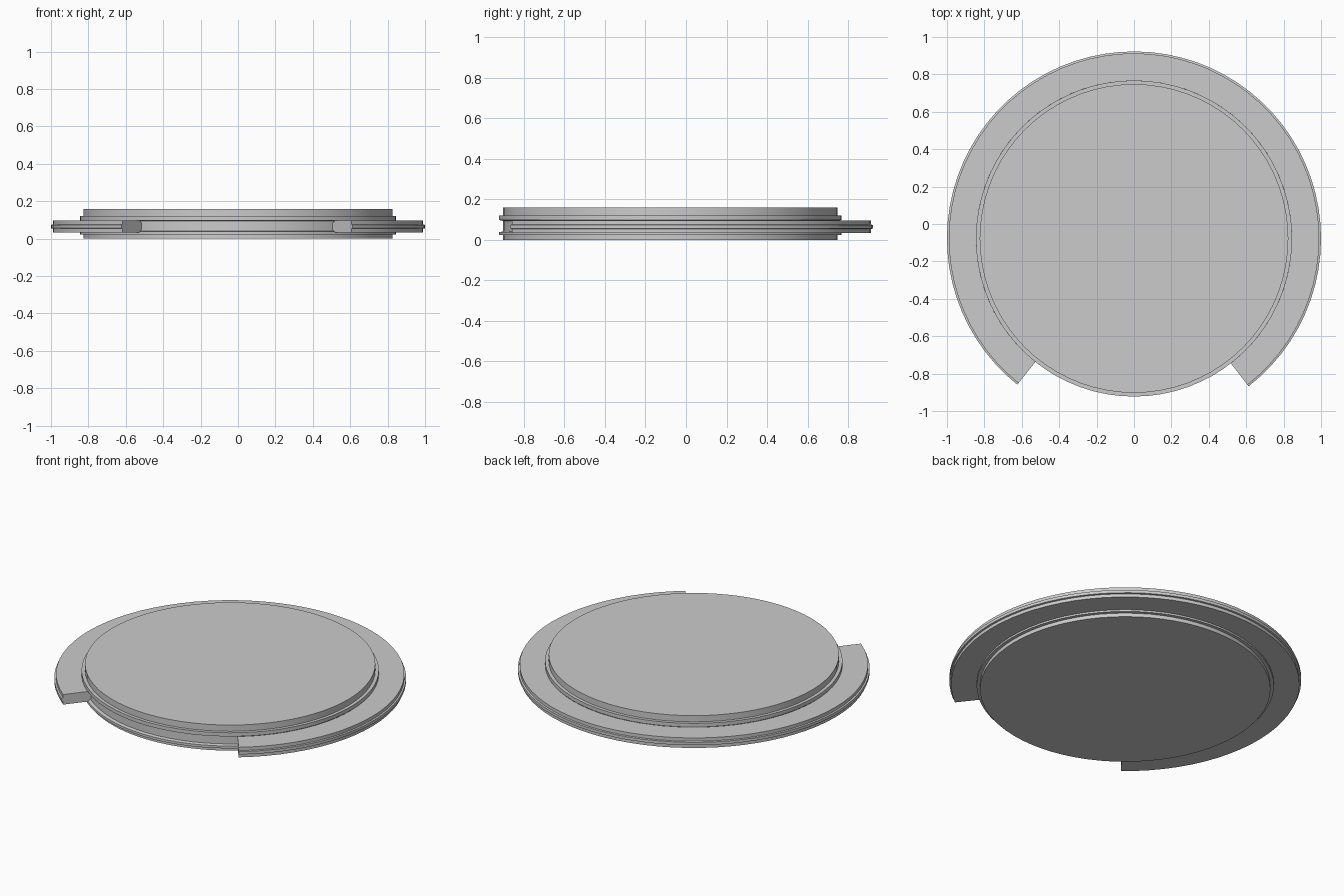
import bpy, bmesh, math

if "Cube" in bpy.data.objects:
    bpy.data.objects.remove(bpy.data.objects["Cube"])

CY = -0.0775  # shared axis of disc and ring


def sweep(name, profile, a0, a1, steps, loop):
    """Turn an (r, z) profile about the axis. loop=True joins the profile ends (partial ring)."""
    bm = bmesh.new()
    full = abs(a1 - a0 - 360) < 1e-6
    count = steps if full else steps + 1
    rows = []
    for i in range(count):
        a = math.radians(a0 + (a1 - a0) * i / steps)
        rows.append([bm.verts.new((r * math.cos(a), r * math.sin(a) + CY, z)) for r, z in profile])
    n = len(profile)
    for i in range(steps):
        p, q = rows[i], rows[(i + 1) % count]
        for j in range(n if loop else n - 1):
            k = (j + 1) % n
            bm.faces.new((p[j], q[j], q[k], p[k]))
    if full:
        bm.faces.new([r[0] for r in rows])
        bm.faces.new([r[-1] for r in rows])
    else:
        bm.faces.new(rows[0])
        bm.faces.new(rows[-1])
    bmesh.ops.recalc_face_normals(bm, faces=bm.faces)
    me = bpy.data.meshes.new(name)
    bm.to_mesh(me)
    bm.free()
    ob = bpy.data.objects.new(name, me)
    bpy.context.collection.objects.link(ob)
    bpy.ops.object.select_all(action='DESELECT')
    ob.select_set(True)
    bpy.context.view_layer.objects.active = ob
    bpy.ops.object.shade_smooth_by_angle(angle=math.radians(25))
    return ob


# round plate with two thin flanges and a groove between them
sweep("disc", [(0.825, 0), (0.825, 0.023), (0.845, 0.023), (0.845, 0.038),
               (0.825, 0.042), (0.825, 0.094), (0.845, 0.098), (0.845, 0.121),
               (0.825, 0.121), (0.825, 0.16)], 0, 360, 72, False)

# open snap ring seated in the groove, with a raised band on its outer edge
sweep("split_ring", [(0.845, 0.034), (0.99, 0.034), (0.99, 0.054), (1.0, 0.056),
                     (1.0, 0.074), (0.99, 0.076), (0.99, 0.097), (0.845, 0.097),
                     (0.826, 0.083), (0.826, 0.048)], -52.2, 231.4, 60, True)
